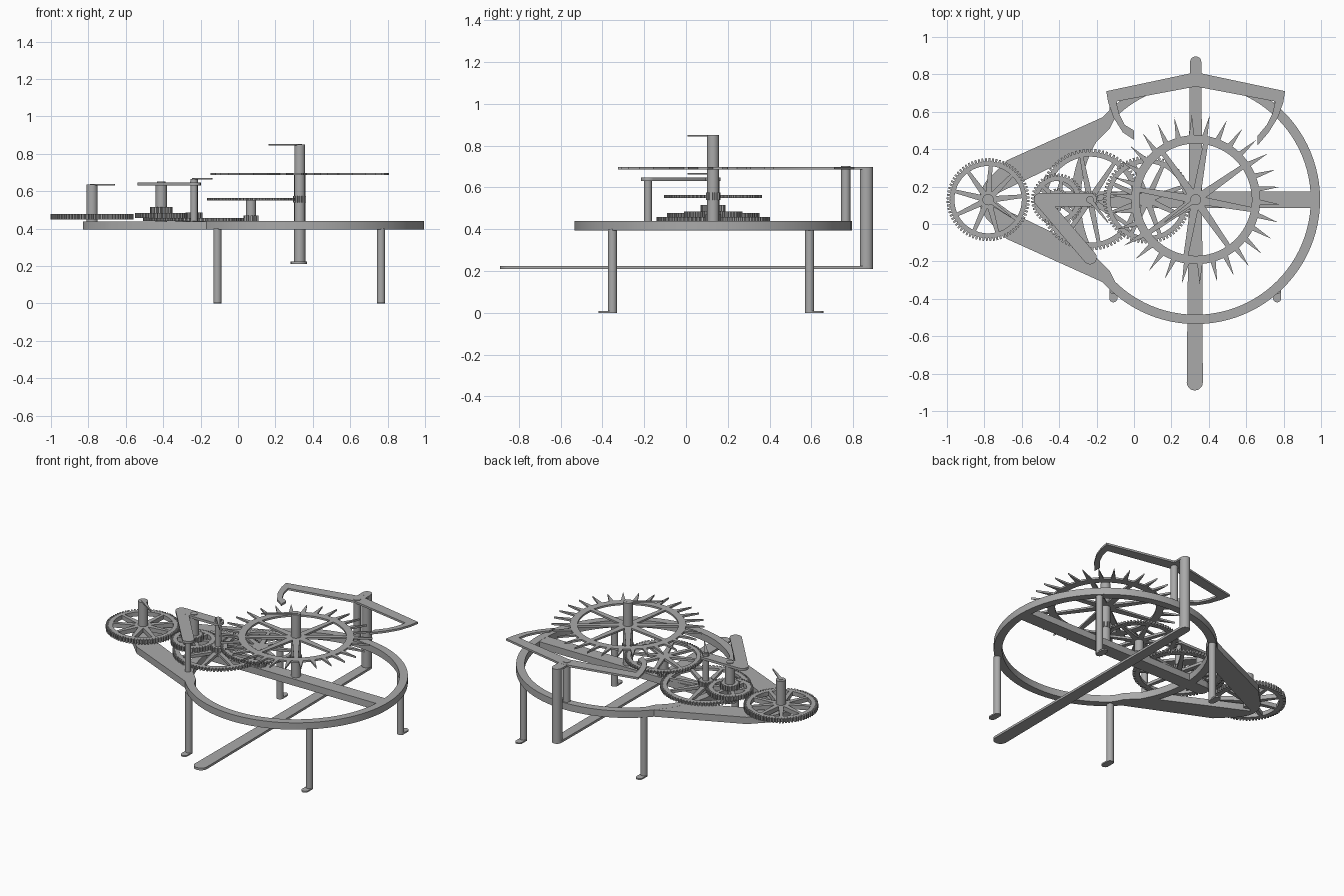
import bpy, bmesh, math
from math import cos, sin, pi, radians
from mathutils import Vector

if "Cube" in bpy.data.objects:
    bpy.data.objects.remove(bpy.data.objects["Cube"])

steel = bpy.data.materials.new("grey_steel")
steel.use_nodes = True
steel.diffuse_color = (0.4, 0.4, 0.4, 1)
steel.node_tree.nodes["Principled BSDF"].inputs["Base Color"].default_value = (0.4, 0.4, 0.4, 1)

Y = 0.13                 # line of the gear train
MAIN = Vector((0.33, Y))  # centre of frame ring and escape wheel
DECK = 0.44              # top of the frame


def finish(bm, name):
    bmesh.ops.recalc_face_normals(bm, faces=bm.faces)
    mesh = bpy.data.meshes.new(name)
    bm.to_mesh(mesh)
    bm.free()
    obj = bpy.data.objects.new(name, mesh)
    mesh.materials.append(steel)
    bpy.context.collection.objects.link(obj)
    bpy.ops.object.select_all(action='DESELECT')
    obj.select_set(True)
    bpy.context.view_layer.objects.active = obj
    bpy.ops.object.shade_smooth_by_angle(angle=radians(30))
    return obj


def add_prism(bm, pts, z0, z1):
    low = [bm.verts.new((p[0], p[1], z0)) for p in pts]
    top = [bm.verts.new((p[0], p[1], z1)) for p in pts]
    bm.faces.new(low)
    bm.faces.new(top)
    for i in range(len(pts)):
        j = (i + 1) % len(pts)
        bm.faces.new((low[i], low[j], top[j], top[i]))


def plate(name, pts, z0, z1):
    bm = bmesh.new()
    add_prism(bm, pts, z0, z1)
    return finish(bm, name)


def add_band(bm, outer, inner, z0, z1):
    rows = [[bm.verts.new((p[0], p[1], z)) for p in loop]
            for loop, z in ((outer, z0), (outer, z1), (inner, z1), (inner, z0))]
    for r in range(4):
        a, b = rows[r], rows[(r + 1) % 4]
        for i in range(len(a)):
            j = (i + 1) % len(a)
            bm.faces.new((a[i], a[j], b[j], b[i]))


def polar(c, r, a):
    return Vector((c[0] + r * cos(a), c[1] + r * sin(a)))


def circle(c, r, n=32):
    return [polar(c, r, 2 * pi * i / n) for i in range(n)]


def capsule(a, b, ra, rb, n=10):
    """Round-ended link outline from a to b."""
    a, b = Vector(a), Vector(b)
    d = b - a
    t = math.atan2(d.y, d.x)
    return ([polar(b, rb, t - pi / 2 + pi * i / n) for i in range(n + 1)]
            + [polar(a, ra, t + pi / 2 + pi * i / n) for i in range(n + 1)])


def link(name, a, b, ra, rb, z0, z1):
    return plate(name, capsule(a, b, ra, rb), z0, z1)


def post(name, c, r, z0, z1):
    return plate(name, circle(c, r, 24), z0, z1)


def toothed(c, n, root, tip, shape):
    """Outline of n teeth; shape lists (fraction of pitch, is tip)."""
    return [polar(c, tip if up else root, 2 * pi * (i + f) / n)
            for i in range(n) for f, up in shape]


SQUARE = ((0, 0), (0.28, 0), (0.4, 1), (0.85, 1))
SPIKE = ((0, 0), (0.3, 0), (0.62, 0), (0.72, 1))


def wheel(name, c, n, tip, root, rim, z0, z1, spokes, turn=0.0, shape=SQUARE, w=0.012):
    bm = bmesh.new()
    outer = toothed(c, n, root, tip, shape)
    inner = [polar(c, rim, math.atan2(p[1] - c[1], p[0] - c[0])) for p in outer]
    add_band(bm, outer, inner, z0, z1)
    add_prism(bm, circle(c, 0.036, 24), z0, z1)
    for k in range(spokes):
        a = turn + 2 * pi * k / spokes
        d, s = Vector((cos(a), sin(a))), Vector((-sin(a), cos(a)))
        c0, c1 = polar(c, 0.02, a), c + d * (rim + 0.005)
        add_prism(bm, [c0 - s * w * 1.4, c1 - s * w * 0.8, c1 + s * w * 0.8, c0 + s * w * 1.4], z0, z1)
    return finish(bm, name)


def pinion(name, c, n, tip, z0, z1):
    return plate(name, toothed(c, n, tip * 0.8, tip, SQUARE), z0, z1)


# Frame: ring, crossbar, and two arms meeting under the outermost wheel
bm = bmesh.new()
add_band(bm, circle(MAIN, 0.665, 96), circle(MAIN, 0.615, 96), 0.395, DECK)
finish(bm, "frame_ring")
plate("frame_crossbar", capsule((-0.41, Y), (0.93, Y), 0.045, 0.045), 0.395, DECK - 0.001)
arm = [(-0.83, 0), (-0.82, 0.05), (-0.79, 0.1), (-0.68, 0.21), (-0.17, 0.44),
       (-0.1, 0.44), (-0.13, 0.38), (-0.24, 0.27), (-0.56, 0.115), (-0.8, 0)]
for side, s in (("back", 1), ("front", -1)):
    plate("frame_arm_" + side, [(x, Y + s * y) for x, y in arm], 0.395, DECK - 0.0005)

# Legs with flat feet pointing outwards
for x, xn in ((-0.11, "right"), (0.765, "left")):
    for y, yn, s in ((-0.352, "front", -1), (0.592, "back", 1)):
        post(f"leg_{yn}_{xn}", (x, y), 0.022, 0, 0.4)
        link(f"foot_{yn}_{xn}", (x, y), (x, y + s * 0.045), 0.022, 0.022, 0, 0.009)

# Gear train
centres = {k: Vector((x, Y)) for k, x in
           dict(outer=-0.78, idler=-0.41, centre=-0.235, third=0.07).items()}
wheel("outer_wheel", centres["outer"], 72, 0.222, 0.205, 0.18, 0.45, 0.478, 9, 0.1)
wheel("idler_wheel", centres["idler"], 44, 0.14, 0.125, 0.1, 0.457, 0.485, 6, 0.3)
wheel("centre_wheel", centres["centre"], 80, 0.272, 0.256, 0.23, DECK, 0.458, 8, 0.2)
wheel("third_wheel", centres["third"], 72, 0.235, 0.219, 0.195, 0.55, 0.565, 8, 0.35)
wheel("escape_wheel", MAIN, 30, 0.455, 0.345, 0.3, 0.686, 0.698, 8, radians(-10), SPIKE, 0.016)
pinion("idler_pinion", centres["idler"], 16, 0.06, 0.485, 0.515)
pinion("centre_pinion", centres["centre"], 12, 0.046, 0.458, 0.487)
pinion("third_pinion", centres["third"], 10, 0.04, DECK, 0.47)
pinion("escape_pinion", MAIN, 10, 0.035, 0.54, 0.575)

# Arbors
for key, r, top in (("outer", 0.03, 0.635), ("idler", 0.03, 0.635),
                    ("centre", 0.02, 0.665), ("third", 0.027, 0.56)):
    post(key + "_arbor", centres[key], r, DECK - 0.03, top)
post("escape_arbor", MAIN, 0.029, DECK - 0.03, 0.85)

# Thin hands on the arbor tops
for name, c, dx, dy, z in (("outer_hand", centres["outer"], 0.12, -0.09, 0.63),
                           ("centre_hand", centres["centre"], 0.095, -0.12, 0.662),
                           ("escape_hand", MAIN, -0.165, -0.12, 0.844)):
    link(name, c, c + Vector((dx, dy)), 0.012, 0.003, z, z + 0.008)

# Bridge over the idler and centre arbors
elbow = (-0.5, Y)
link("bridge_top", elbow, (-0.235, Y), 0.036, 0.036, 0.632, 0.648)
link("bridge_leg", elbow, (-0.235, -0.18), 0.036, 0.036, 0.632, 0.6478)
post("bridge_post", (-0.235, -0.182), 0.019, DECK, 0.635)
for key in ("idler", "centre"):
    post(key + "_bushing", centres[key], 0.022, 0.648, 0.652)

# Anchor with two curved pallets, drawn as one half and mirrored
AX = 0.33
half = [(0, 0.81), (0.03, 0.805), (0.478, 0.71), (0.468, 0.65), (0.44, 0.57),
        (0.39, 0.49), (0.33, 0.42), (0.33, 0.47), (0.38, 0.53), (0.41, 0.59),
        (0.425, 0.655), (0, 0.735)]
left_tip = [(x, y + (0.03 if 0.3 < x < 0.35 else 0)) for x, y in half]
plate("anchor_left", [(AX + x, y) for x, y in half], 0.686, 0.699)
plate("anchor_right", [(AX - x, y) for x, y in left_tip], 0.686, 0.699)
post("anchor_arbor", (AX, 0.765), 0.022, DECK - 0.02, 0.702)

# Pendulum bar, carried below the frame by a rear post
link("pendulum_link", (AX, 0.765), (AX, 0.86), 0.03, 0.031, 0.686, 0.6985)
link("pendulum_post", (AX, 0.862), (AX, 0.866), 0.03, 0.03, 0.21, 0.699)
link("pendulum_bar", (AX, 0.86), (0.325, -0.847), 0.031, 0.043, 0.21, 0.225)
